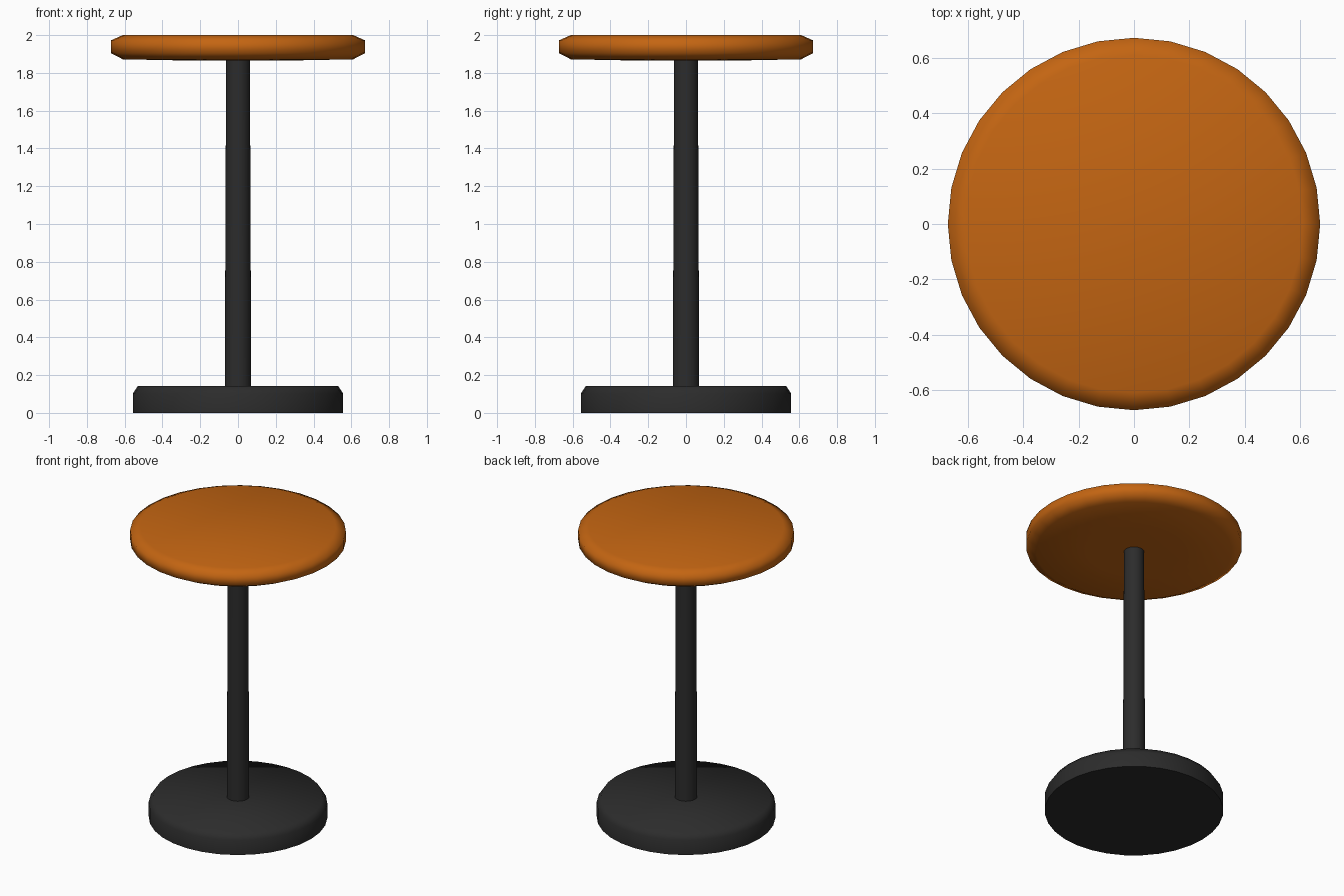
import bpy, bmesh, math

if "Cube" in bpy.data.objects:
    bpy.data.objects.remove(bpy.data.objects["Cube"])

SIDES = 32


def material(name, color):
    m = bpy.data.materials.new(name)
    m.diffuse_color = (*color, 1)
    m.use_nodes = True
    m.node_tree.nodes["Principled BSDF"].inputs["Base Color"].default_value = m.diffuse_color
    return m


def lathe(name, profile, mat, angle=None):
    """Revolve (radius, z) points, bottom to top, into a capped solid."""
    bm = bmesh.new()
    rings = []
    for r, z in profile:
        rings.append([bm.verts.new((r * math.cos(2 * math.pi * i / SIDES),
                                    r * math.sin(2 * math.pi * i / SIDES), z))
                      for i in range(SIDES)])
    for a, b in zip(rings, rings[1:]):
        for i in range(SIDES):
            j = (i + 1) % SIDES
            bm.faces.new((a[i], a[j], b[j], b[i]))
    bm.faces.new(rings[0][::-1])
    bm.faces.new(rings[-1])
    me = bpy.data.meshes.new(name)
    bm.to_mesh(me)
    bm.free()
    ob = bpy.data.objects.new(name, me)
    bpy.context.collection.objects.link(ob)
    me.materials.append(mat)
    bpy.context.view_layer.objects.active = ob
    ob.select_set(True)
    if angle is None:
        bpy.ops.object.shade_smooth()
    else:
        bpy.ops.object.shade_smooth_by_angle(angle=math.radians(angle))
    ob.select_set(False)
    return ob


orange = material("orange", (0.55, 0.13, 0.006))
black = material("black", (0.025, 0.025, 0.025))

# Round seat with chamfered rim and a slightly dished-out underside
lathe("seat", [(0.065, 1.865), (0.30, 1.866), (0.61, 1.872), (0.673, 1.905),
               (0.673, 1.972), (0.61, 2.0)], orange)

# Slightly tapered column
lathe("column", [(0.07, 0.13), (0.063, 1.88)], black, 40)

# Heavy disc base with chamfered upper edge
lathe("base", [(0.557, 0.0), (0.557, 0.102), (0.53, 0.143)], black, 65)
